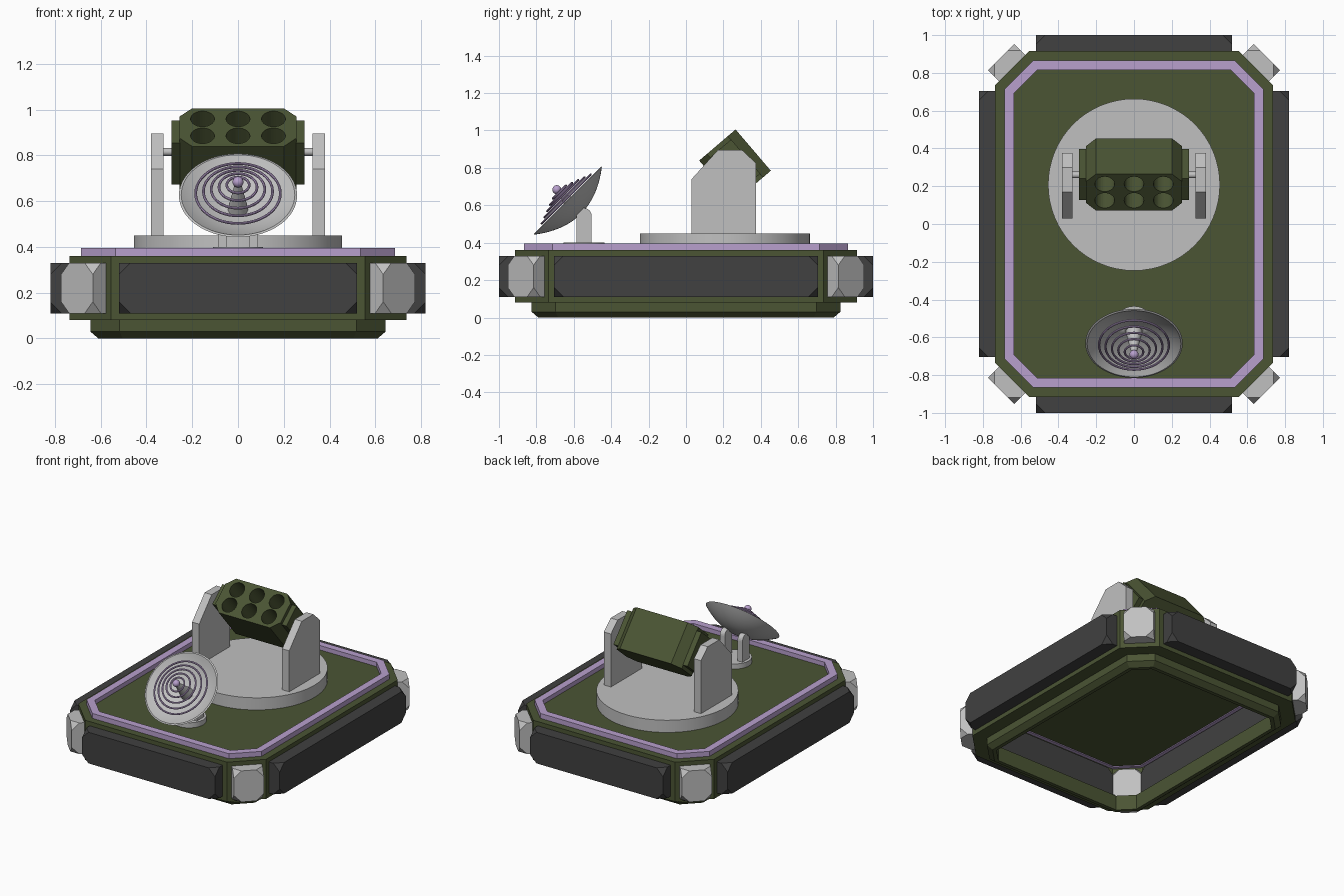
import bpy, bmesh, math
from mathutils import Matrix, Vector

if "Cube" in bpy.data.objects:
    bpy.data.objects.remove(bpy.data.objects["Cube"])


def material(name, rgb):
    m = bpy.data.materials.new(name)
    m.diffuse_color = (*rgb, 1)
    m.use_nodes = True
    m.node_tree.nodes["Principled BSDF"].inputs["Base Color"].default_value = m.diffuse_color
    return m


GREEN = material("olive green", (0.070, 0.090, 0.034))
GREY = material("light grey", (0.53, 0.53, 0.53))
DARK = material("charcoal", (0.052, 0.052, 0.052))
LILAC = material("lilac", (0.48, 0.35, 0.61))


def finish(name, bm, mat, matrix=Matrix(), smooth=False):
    bmesh.ops.remove_doubles(bm, verts=bm.verts, dist=1e-5)
    bmesh.ops.recalc_face_normals(bm, faces=bm.faces)
    me = bpy.data.meshes.new(name)
    bm.to_mesh(me)
    bm.free()
    me.materials.append(mat)
    ob = bpy.data.objects.new(name, me)
    bpy.context.collection.objects.link(ob)
    ob.matrix_world = matrix
    if smooth:
        bpy.ops.object.select_all(action='DESELECT')
        ob.select_set(True)
        bpy.context.view_layer.objects.active = ob
        bpy.ops.object.shade_smooth_by_angle(angle=math.radians(35))
    return ob


def bridge(bm, loops):
    """Quads between consecutive closed vertex loops."""
    for a, b in zip(loops, loops[1:]):
        n = len(a)
        for i in range(n):
            j = (i + 1) % n
            bm.faces.new((a[i], a[j], b[j], b[i]))


def octagon(hx, hy, c):
    return [(hx, -hy + c), (hx, hy - c), (hx - c, hy), (-hx + c, hy),
            (-hx, hy - c), (-hx, -hy + c), (-hx + c, -hy), (hx - c, -hy)]


HX, HY, CUT = 0.735, 0.915, 0.18


def hull_loop(bm, inset, z):
    c = CUT - inset * (2 - math.sqrt(2))
    return [bm.verts.new((x, y, z)) for x, y in octagon(HX - inset, HY - inset, c)]


def hull_ring(name, profile, mat):
    bm = bmesh.new()
    loops = [hull_loop(bm, i, z) for i, z in profile]
    bridge(bm, loops + loops[:1])
    return finish(name, bm, mat)


def prism(name, points, to3d, lo, hi, mat, matrix=Matrix()):
    bm = bmesh.new()
    a, b = ([bm.verts.new(to3d(u, v, w)) for u, v in points] for w in (lo, hi))
    bridge(bm, [a, b])
    bm.faces.new(a)
    bm.faces.new(b)
    return finish(name, bm, mat, matrix)


def lathe(name, profile, mat, matrix, n=48):
    bm = bmesh.new()
    vs = [bm.verts.new((r, 0, z)) for r, z in profile]
    es = [bm.edges.new(p) for p in zip(vs, vs[1:])]
    bmesh.ops.spin(bm, geom=vs + es, cent=(0, 0, 0), axis=(0, 0, 1),
                   angle=2 * math.pi, steps=n)
    return finish(name, bm, mat, matrix, True)


def disc(name, r, z0, z1, mat, matrix, n=48):
    return lathe(name, [(0, z0), (r, z0), (r, z1), (0, z1)], mat, matrix, n)


def box(name, half, mat, matrix, corner=0):
    bm = bmesh.new()
    bmesh.ops.create_cube(bm, size=2)
    bmesh.ops.scale(bm, vec=half, verts=bm.verts)
    if corner:
        bmesh.ops.bevel(bm, geom=bm.verts[:], offset=corner, segments=1,
                        affect='VERTICES')
    return finish(name, bm, mat, matrix)


def place(x, y, z, angle=0, axis='X'):
    return Matrix.Translation((x, y, z)) @ Matrix.Rotation(angle, 4, axis)


# Hull frame, open underneath, with stepped lower rim
hull_ring("hull_frame", [(0, .08), (0, .36), (.075, .36), (.075, .105), (.15, .105),
                         (.15, 0), (.125, 0), (.09, .03), (.09, .08)], GREEN)
hull_ring("deck_trim", [(.05, .348), (.05, .395), (.10, .395), (.10, .348)], LILAC)
bm = bmesh.new()
deck = [hull_loop(bm, .10, z) for z in (.354, .364)]
bridge(bm, deck)
for loop in deck:
    bm.faces.new(loop)
finish("deck", bm, GREEN)

# Side panels and corner pads pushed through the hull walls
for s in (-1, 1):
    box("end_panel", (.09, .52, .11), DARK,
        place(0, s * .91, .22, s * math.pi / 2, 'Z'), .05)
    box("side_panel", (.09, .705, .11), DARK, place(s * .73, 0, .22), .05)
    for t in (-1, 1):
        box("corner_pad", (.09, .098, .11), GREY,
            place(s * .64, t * .82, .22, math.atan2(t, s), 'Z'), .05)

# Turntable with two brackets and the axle
disc("turntable", .455, .36, .45, GREY, place(0, .208, 0), 64)
bracket = [(.03, .445), (.03, .74), (.17, .895), (.30, .895), (.375, .825), (.375, .445)]
for s in (-1, 1):
    prism("bracket", bracket, lambda u, v, w: (w, u, v), s * .325, s * .38, GREY)
disc("axle", .017, -.34, .34, GREY, place(0, .26, .815, math.pi / 2, 'Y'), 24)

# Launcher pod, tilted, with six bored tubes
tilt = place(0, .262, .812, math.radians(40.5))
pod = prism("launcher_pod", octagon(.255, .128, .055),
            lambda u, v, w: (u, v, w), -.145, .145, GREEN, tilt)
bm = bmesh.new()
for x in (-.155, 0, .155):
    for y in (-.057, .057):
        bmesh.ops.create_cone(bm, cap_ends=True, segments=32, radius1=.052, radius2=.052,
                              depth=.3, matrix=Matrix.Translation((x, y, .09)))
cutter = finish("tube_cutter", bm, GREEN, tilt)
cutter.hide_render = True
cut = pod.modifiers.new("tubes", 'BOOLEAN')
cut.operation = 'DIFFERENCE'
cut.solver = 'EXACT'
cut.object = cutter
bpy.context.view_layer.update()
bpy.ops.object.select_all(action='DESELECT')
pod.select_set(True)
bpy.context.view_layer.objects.active = pod
bpy.ops.object.modifier_apply(modifier=cut.name)
bpy.data.objects.remove(cutter)
for s in (-1, 1):
    box("pod_end_cap", (.03, .075, .12), GREEN, tilt @ Matrix.Translation((s * .26, 0, 0)))

# Dish mount: base disc and two arched arms
disc("dish_base", .11, .36, .40, GREY, place(0, -.545, 0))
arch = [(-.585, .395), (-.505, .395)] + [
    (-.545 + .04 * math.cos(a), .545 + .04 * math.sin(a))
    for a in (math.pi * i / 12 for i in range(13))]
for s in (-1, 1):
    prism("dish_arm", arch, lambda u, v, w: (w, u, v), s * .05, s * .088, GREY)

# Dish bowl, feed cone, tip and floating rings
aim = place(0, -.632, .625, math.radians(45))
N = 14
outer = [(.258 * i / N, -.10 * (1 - (i / N) ** 2)) for i in range(N + 1)]
inner = [(.248 * i / N, .003 - .09 * (1 - (i / N) ** 2)) for i in range(N, -1, -1)]
lathe("dish", outer + inner, GREY, aim, 64)
lathe("feed_cone", [(0, -.09), (.045, -.09), (.012, .08), (0, .08)], GREY, aim, 32)
bm = bmesh.new()
bmesh.ops.create_uvsphere(bm, u_segments=24, v_segments=12, radius=.024)
finish("feed_tip", bm, LILAC, aim @ Matrix.Translation((0, 0, .083)), True)
for i in range(5):
    r, h, t = .185 - .034 * i, .012 + .013 * i, .006
    tube = [(r + t * math.cos(a), h + t * math.sin(a))
            for a in (2 * math.pi * k / 8 for k in range(9))]
    lathe("dish_ring", tube, LILAC, aim, 48)
